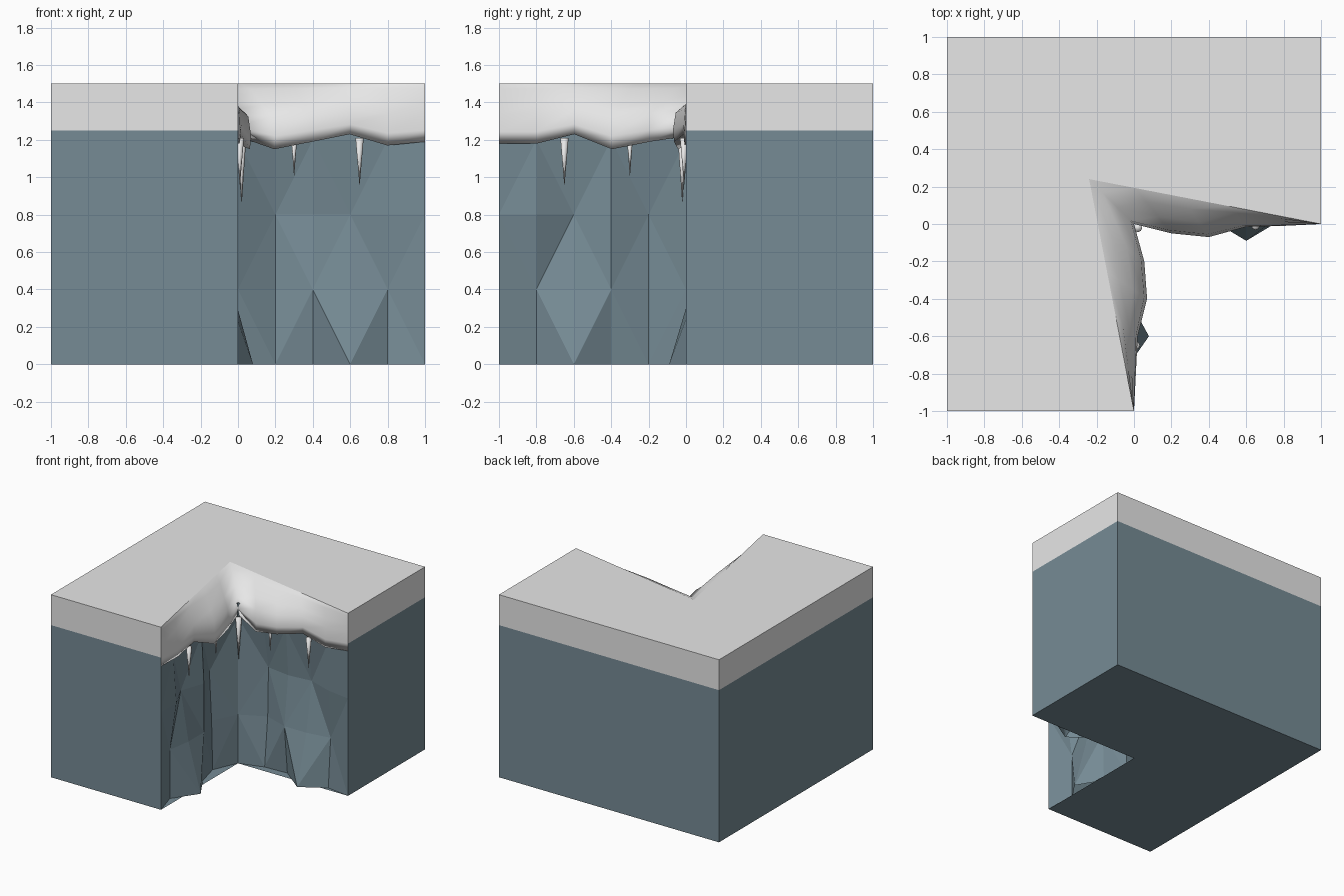
import bpy
import bmesh

cube = bpy.data.objects.get("Cube")
if cube:
    bpy.data.objects.remove(cube)


def material(name, rgb):
    m = bpy.data.materials.new(name)
    m.use_nodes = True
    m.diffuse_color = (*rgb, 1)
    bsdf = m.node_tree.nodes["Principled BSDF"]
    bsdf.inputs["Base Color"].default_value = (*rgb, 1)
    bsdf.inputs["Roughness"].default_value = 0.9
    return m


SNOW = material("snow_white", (0.8, 0.8, 0.8))
ROCK = material("slate_rock", (0.18, 0.258, 0.30))


def finish(name, bm, mats, smooth=False):
    mesh = bpy.data.meshes.new(name)
    bm.to_mesh(mesh)
    bm.free()
    for m in mats:
        mesh.materials.append(m)
    for p in mesh.polygons:
        p.use_smooth = smooth
    obj = bpy.data.objects.new(name, mesh)
    bpy.context.collection.objects.link(obj)
    return obj


def across(p):
    """Mirror a point from one inner wall to the other, over the diagonal."""
    return (-p[1], -p[0], p[2])


def sheet(columns, checker=False):
    """Skin columns of points; checker splits cells with alternating diagonals."""
    bm = bmesh.new()
    grid = [[bm.verts.new(p) for p in col] for col in columns]
    half = len(grid) // 2
    for i in range(len(grid) - 1):
        for j in range(len(grid[0]) - 1):
            a, b = grid[i][j], grid[i + 1][j]
            c, d = grid[i + 1][j + 1], grid[i][j + 1]
            if not checker:
                bm.faces.new((a, b, c, d))
            elif (i - half + j) % 2:
                bm.faces.new((a, b, c))
                bm.faces.new((a, c, d))
            else:
                bm.faces.new((a, b, d))
                bm.faces.new((b, c, d))
    return bm


# Corner block: outer walls in two bands, floor, and the flat snow top
bm = bmesh.new()
outer = [(1, 0), (1, 1), (-1, 1), (-1, -1), (0, -1)]
for (x0, y0), (x1, y1) in zip(outer, outer[1:]):
    for low, high in ((0, 1.25), (1.25, 1.5)):
        bm.faces.new([bm.verts.new(p) for p in (
            (x0, y0, low), (x1, y1, low), (x1, y1, high), (x0, y0, high))])
bm.faces.new([bm.verts.new((x, y, 1.5)) for x, y in outer + [(-0.24, 0.24)]])
bm.faces.new([bm.verts.new((x, y, 0)) for x, y in [(0, 0)] + outer[::-1]])
bmesh.ops.remove_doubles(bm, verts=bm.verts, dist=0.0001)
for f in bm.faces:
    f.material_index = 1 if f.calc_center_median().z > 1.25 else 0
finish("corner_block", bm, [ROCK, SNOW])

# Faceted rock faces: inset of each column at rising heights
rock_z = (0, 0.4, 0.8, 1.2, 1.32)
left_rock = [
    (0, 0, 0, 0, 0),
    (0.06, 0.1, 0.11, 0.04, 0.05),
    (0.07, 0.03, 0.08, 0.05, 0.05),
    (-0.09, 0.03, 0.1, 0.05, 0.05),
    (0.03, 0.06, 0.03, 0.03, 0.03),
    (0, 0, 0, 0, 0),
]
front_rock = [
    left_rock[0],
    (0.09, 0.1, 0.12, 0.04, 0.05),
    (0.04, 0.03, 0.03, 0.05, 0.05),
    (-0.08, 0.03, 0.1, 0.05, 0.05),
    (0.06, 0.06, 0.0, 0.03, 0.03),
    left_rock[5],
]


def rock_columns(table):
    return [[(i * 0.2, v, z) for v, z in zip(col, rock_z)]
            for i, col in enumerate(table)]


side = [[across(p) for p in col] for col in rock_columns(front_rock)]
finish("rock_faces", sheet(side[:0:-1] + rock_columns(left_rock), True), [ROCK])

# Overhanging snow: profile runs from the top edge line out to the drooping lip
profile = [(0, 0), (0.3, 0.08), (0.63, 0.32), (0.93, 0.5), (1, 0.8), (0.97, 1)]


def snow_columns(lips, bottoms):
    columns = []
    for i, (lip, bottom) in enumerate(zip(lips, bottoms)):
        u = i * 0.2
        col = []
        for out, drop in profile:
            corner = 0.24 * (1 - out)
            x = u - corner * (1 - u)
            top = 0.24 * (1 - u)
            col.append((x, top + (lip - top) * out, 1.5 + (bottom - 1.5) * drop))
        # underside tucked back against the rock
        back = 0.06 if 0 < i < 5 else 0
        col.append((u, back, bottom + 0.05))
        columns.append([col[k] for k in range(len(col) - 1, -1, -1)])
    return columns


left_snow = snow_columns((0, -0.05, -0.07, -0.015, -0.01, 0),
                         (1.22, 1.15, 1.19, 1.23, 1.17, 1.19))
front_snow = snow_columns((0, -0.055, -0.07, -0.02, -0.01, 0),
                          (1.22, 1.19, 1.15, 1.23, 1.18, 1.18))
side = [[across(p) for p in col] for col in front_snow]
finish("snow_overhang", sheet(side[:0:-1] + left_snow), [SNOW], True)


# Icicles hanging below the lip
def icicle(name, x, y, tip, radius):
    bm = bmesh.new()
    length = 1.21 - tip
    bmesh.ops.create_cone(bm, cap_ends=True, segments=8, radius1=0.001,
                          radius2=radius, depth=length)
    bmesh.ops.translate(bm, verts=bm.verts, vec=(x, y, tip + length / 2))
    finish(name, bm, [SNOW], True)


icicle("corner_icicle", 0.02, -0.02, 0.87, 0.024)
for label, u, tip, radius in (("short", 0.3, 1.01, 0.016), ("long", 0.65, 0.96, 0.022)):
    icicle(label + "_icicle_left", u, -0.01, tip, radius)
    icicle(label + "_icicle_front", 0.01, -u, tip, radius)
